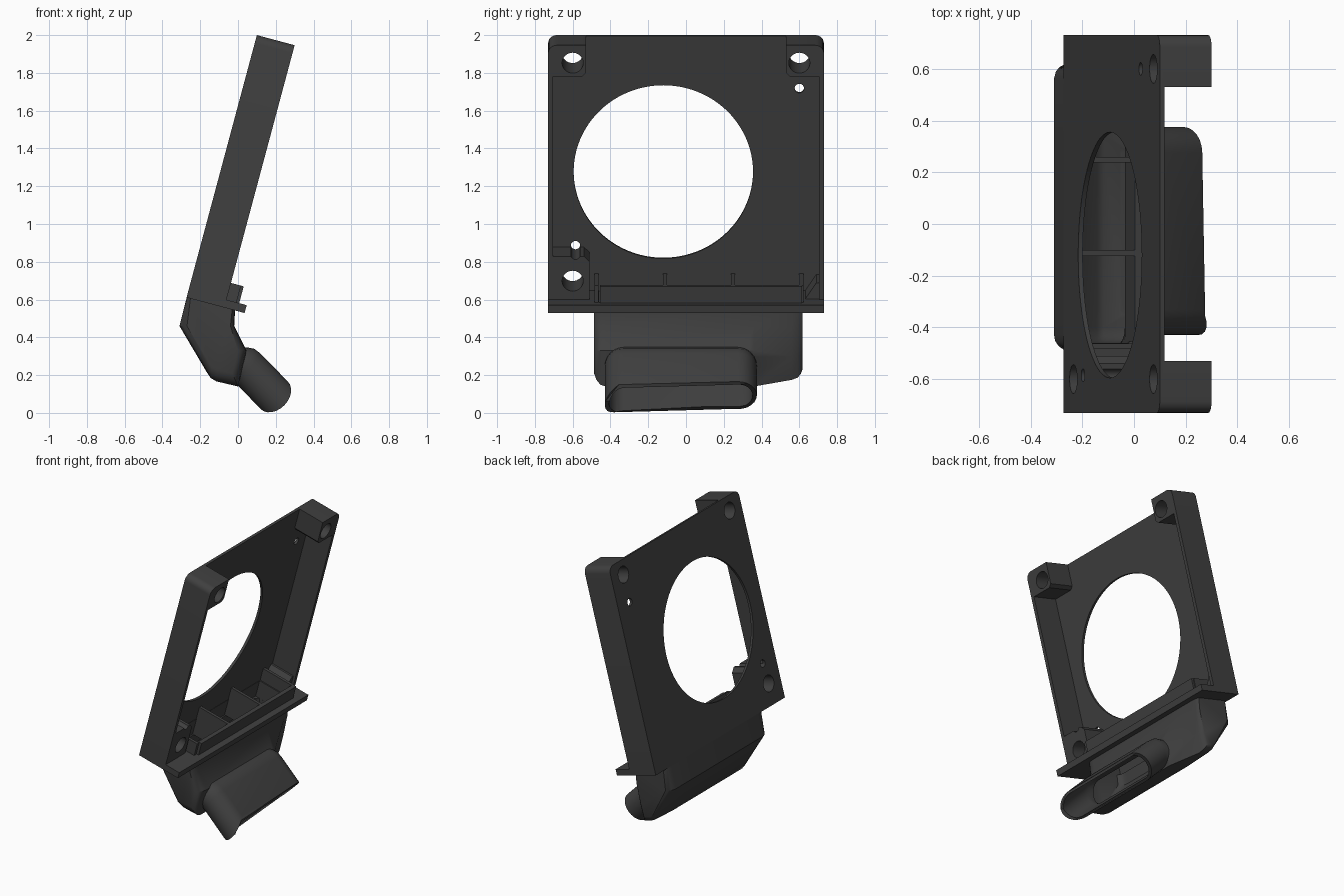
import bpy, bmesh, math
from mathutils import Matrix, Vector

if "Cube" in bpy.data.objects:
    bpy.data.objects.remove(bpy.data.objects["Cube"])

# The fan frame is tilted 15 degrees; its parts use local x = depth, y = width, z = height
TILT = Matrix.Translation((-0.272, 0, 0.612)) @ Matrix.Rotation(math.radians(15), 4, 'Y')
FLAT = Matrix.Identity(4)

plastic = bpy.data.materials.new("charcoal plastic")
plastic.diffuse_color = (0.05, 0.05, 0.05, 1)
plastic.use_nodes = True
plastic.node_tree.nodes["Principled BSDF"].inputs["Base Color"].default_value = plastic.diffuse_color


def loft(name, rings, matrix=FLAT):
    """Closed solid through rings with equal point counts."""
    bm = bmesh.new()
    loops = [[bm.verts.new(matrix @ Vector(p)) for p in r] for r in rings]
    n = len(loops[0])
    for a, b in zip(loops, loops[1:]):
        for i in range(n):
            bm.faces.new((a[i], a[(i + 1) % n], b[(i + 1) % n], b[i]))
    bm.faces.new(loops[0])
    bm.faces.new(loops[-1])
    bmesh.ops.recalc_face_normals(bm, faces=bm.faces)
    me = bpy.data.meshes.new(name)
    bm.to_mesh(me)
    bm.free()
    me.materials.append(plastic)
    ob = bpy.data.objects.new(name, me)
    bpy.context.collection.objects.link(ob)
    return ob


def prism(name, outline, x0, x1):
    return loft(name, [[(x, y, z) for y, z in outline] for x in (x0, x1)], TILT)


def box(name, x0, x1, y0, y1, z0, z1):
    return prism(name, [(y0, z0), (y1, z0), (y1, z1), (y0, z1)], x0, x1)


def circle(y, z, r, n=32):
    return [(y + r * math.cos(math.tau * i / n), z + r * math.sin(math.tau * i / n)) for i in range(n)]


def boolean(ob, other, op='DIFFERENCE'):
    mod = ob.modifiers.new("bool", 'BOOLEAN')
    mod.operation, mod.object, mod.solver = op, other, 'EXACT'
    bpy.context.view_layer.objects.active = ob
    bpy.ops.object.modifier_apply(modifier=mod.name)
    bpy.data.objects.remove(other)


def smooth(ob, angle=35):
    bpy.ops.object.select_all(action='DESELECT')
    ob.select_set(True)
    bpy.context.view_layer.objects.active = ob
    bpy.ops.object.shade_smooth_by_angle(angle=math.radians(angle))


# Fan frame: tray with rounded top corners and three screw bosses left by the cavity
H, W, R = 1.437, 0.73, 0.045
arc = [(R * math.cos(math.radians(a)), R * math.sin(math.radians(a))) for a in range(0, 91, 15)]
outline = [(-W, 0), (W, 0)] + [(W - R + c, H - R + s) for c, s in arc] \
    + [(-W + R - c, H - R + s) for c, s in reversed(arc)]
frame = prism("fan_frame", outline, 0, 0.207)
cavity = [(-.705, .28), (-.705, 1.265), (-.55, 1.265), (-.53, 1.285), (-.53, 1.6), (.53, 1.6),
          (.53, 1.285), (.55, 1.265), (.705, 1.265), (.705, .02), (-.51, .02), (-.51, .25), (-.54, .28)]
boolean(frame, prism("cavity", cavity, 0.018, 0.4))

# Flange along the bottom edge
boolean(frame, box("flange", 0.001, 0.318, -W, W, -0.001, 0.042), 'UNION')

# Air opening, screw holes and peg holes
for y, z, r, n in [(-.12, .692, .475, 96), (-.6, 1.34, .056, 32), (.6, 1.34, .056, 32),
                   (-.6, .145, .056, 32), (.6, 1.15, .025, 24), (-.585, .288, .025, 24)]:
    boolean(frame, prism("hole", circle(y, z, r, n), -0.1, 0.5))
boolean(frame, box("slot", 0.02, 0.25, -0.46, 0.59, -0.1, 0.3))
smooth(frame)

# Collar lip, dividing ribs and small gusset above the flange
box("collar_lip", 0.25, 0.277, -0.455, 0.615, 0.035, 0.134)
for i in range(4):
    y = -0.473 + 0.361 * i
    box("collar_rib", 0.01, 0.262, y - 0.011, y + 0.011, -0.08 if i in (1, 2) else 0.03, 0.134)
prism("corner_gusset", [(.63, .04), (.71, .04), (.71, .13), (.69, .13)], 0.01, 0.19)

# Duct body: side profiles (x, z) placed along the width
main = [(-.268, .625), (-.31, .46), (-.145, .185), (-.115, .167), (0, .14), (.045, .33), (-.02, .46), (-.015, .553)]
left = [(-.25, .62), (-.27, .46), (-.14, .24), (-.11, .225), (-.03, .21), (0, .33), (-.04, .46), (-.03, .555)]
taper = [(-.268, .625), (-.31, .46), (-.165, .215), (-.14, .192), (-.08, .175), (-.05, .3), (-.025, .45), (-.015, .553)]
right = [(-.25, .62), (-.27, .46), (-.17, .26), (-.15, .24), (-.11, .23), (-.08, .3), (-.04, .45), (-.03, .555)]


def mix(a, b, t):
    return [(p[0] + (q[0] - p[0]) * t, p[1] + (q[1] - p[1]) * t) for p, q in zip(a, b)]


stations = [(-.487, left), (-.474, mix(left, main, .5)), (-.453, mix(left, main, .87)), (-.425, main),
            (.36, main), (.56, taper), (.59, mix(taper, right, .2)), (.607, mix(taper, right, .55)), (.617, right)]


def duct_rings(s=1.0):
    cx, cy, cz = -0.13, 0.065, 0.38
    sy = 1 if s == 1 else 0.95
    return [[(cx + (x - cx) * s, cy + (y - cy) * sy, cz + (z - cz) * s) for x, z in sec] for y, sec in stations]


# Nozzle: stadium rings bending forward, with a skewed tip at one end
bend = [((0, .35), (-.06, .16)), ((.045, .347), (-.005, .15)), ((.085, .34), (-.002, .147)),
        ((.118, .315), (.003, .142)), ((.264, .166), (.12, .02))]


def nozzle_rings(s=1.0, inset=0.0, over=0.0):
    rings = []
    for k, (top, bot) in enumerate(bend):
        last = k == len(bend) - 1
        ring = []
        for side in (1, -1):
            for i in range(13):
                t = math.radians(-90 + 15 * i) * side
                c, w = math.cos(t), math.sin(t) * s
                y = (0.275 if side > 0 else -0.33) + side * (0.1 - inset) * c
                push = (over + (0.075 * c if side < 0 else 0)) * 0.707 if last else 0
                x = (top[0] + bot[0]) / 2 + w * (top[0] - bot[0]) / 2 + push
                z = (top[1] + bot[1]) / 2 + w * (top[1] - bot[1]) / 2 - push
                ring.append((x, y, z))
            if side > 0:
                continue
        rings.append(ring)
    return rings


# The second half of each ring runs top to bottom, closing the stadium
duct = loft("air_duct", duct_rings())
boolean(duct, loft("nozzle", nozzle_rings()), 'UNION')
boolean(duct, loft("duct_hollow", duct_rings(0.86)))
boolean(duct, loft("nozzle_hollow", nozzle_rings(0.82, 0.022, 0.06)))
boolean(duct, box("duct_mouth", 0.02, 0.25, -0.46, 0.59, -0.08, 0.3))
smooth(duct, 32)
